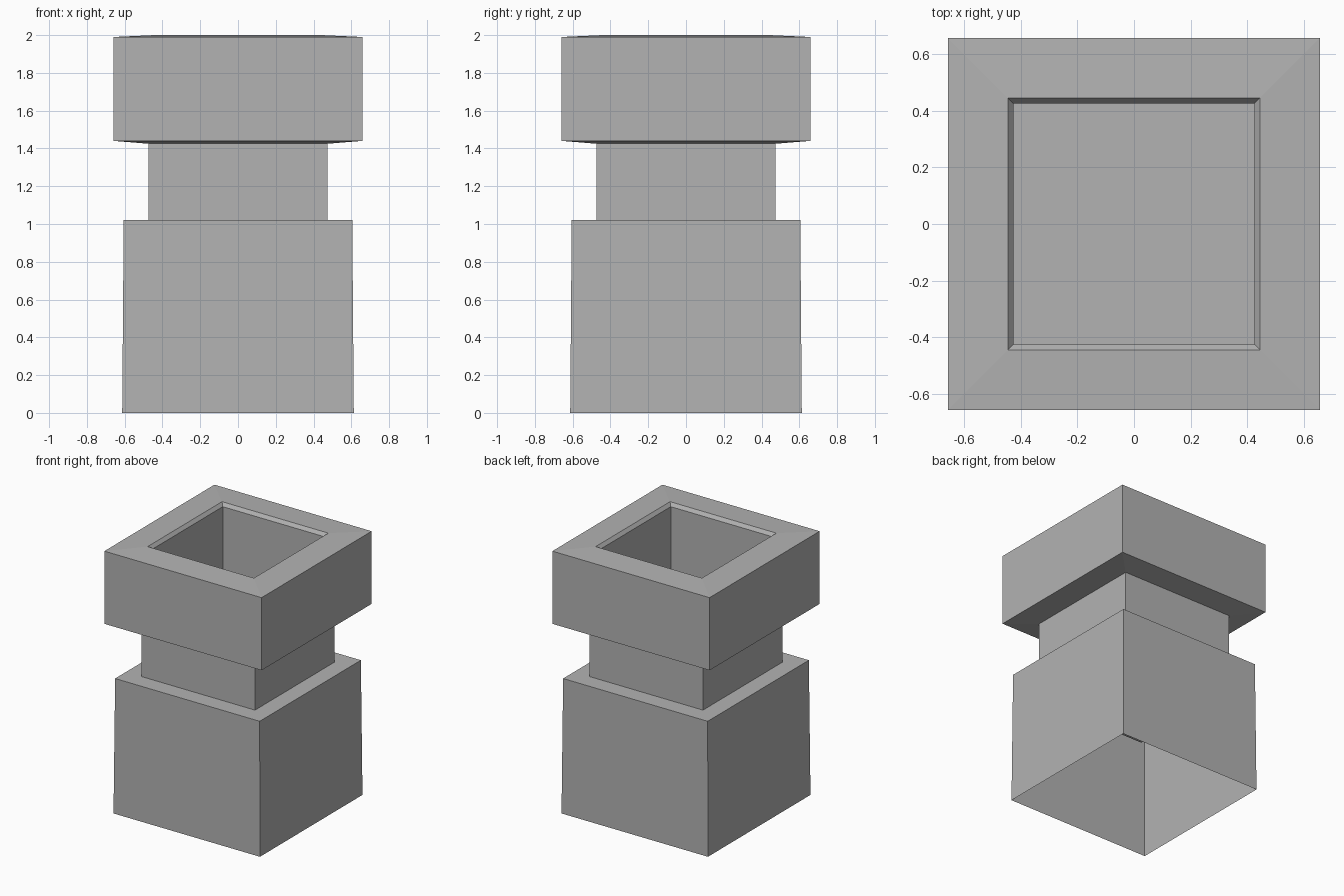
import bpy
import bmesh

cube = bpy.data.objects.get("Cube")
if cube:
    bpy.data.objects.remove(cube, do_unlink=True)

# Single plain stone colour
stone = bpy.data.materials.new("grey_stone")
stone.use_nodes = True
grey = (0.45, 0.45, 0.45, 1)
stone.diffuse_color = grey
stone.node_tree.nodes["Principled BSDF"].inputs["Base Color"].default_value = grey


def square_shell(name, profile, floor=False):
    """Skin a stack of square rings given as (half width, height)."""
    bm = bmesh.new()
    corners = ((-1, -1), (1, -1), (1, 1), (-1, 1))
    rings = [[bm.verts.new((x * r, y * r, z)) for x, y in corners]
             for r, z in profile]
    for low, high in zip(rings, rings[1:]):
        for i in range(4):
            j = (i + 1) % 4
            bm.faces.new((low[i], low[j], high[j], high[i]))
    if floor:
        bm.faces.new(rings[-1])
    mesh = bpy.data.meshes.new(name)
    bm.to_mesh(mesh)
    bm.free()
    mesh.materials.append(stone)
    obj = bpy.data.objects.new(name, mesh)
    bpy.context.collection.objects.link(obj)
    return obj


# Slightly tapered base, open underneath, with a flat shoulder
square_shell("base", [(0.613, 0), (0.605, 1.02), (0.475, 1.02)])

# Narrow neck
square_shell("neck", [(0.475, 1.02), (0.475, 1.425)])

# Wide head with a gently sloped underside and top
square_shell("head", [(0.475, 1.425), (0.658, 1.44), (0.658, 1.99), (0.445, 2.0)])

# Chamfered mouth leading into the deep square well
square_shell("well", [(0.445, 2.0), (0.425, 1.975), (0.425, 0.77)], floor=True)
